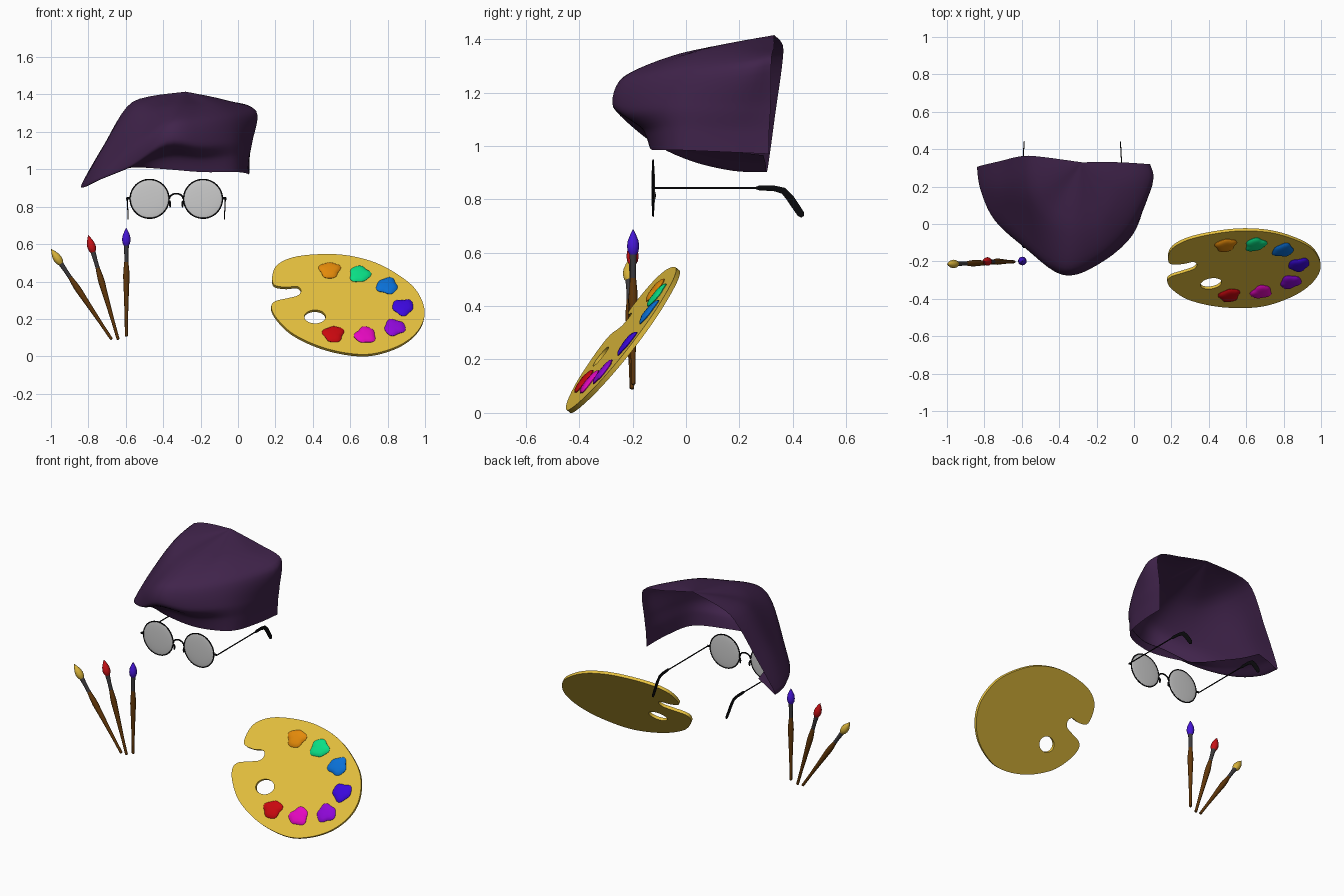
import bpy, bmesh, math
from mathutils import Vector, Matrix

if "Cube" in bpy.data.objects:
    bpy.data.objects.remove(bpy.data.objects["Cube"])


def mat(name, r, g, b):
    m = bpy.data.materials.new(name)
    m.diffuse_color = [(c / 255) ** 2.2 for c in (r, g, b)] + [1]
    m.use_nodes = True
    m.node_tree.nodes["Principled BSDF"].inputs["Base Color"].default_value = m.diffuse_color
    return m


BLACK = mat("black", 18, 18, 20)
GOLD = mat("palette_wood", 228, 190, 64)
WOOD = mat("handle_wood", 98, 58, 18)
STEEL = mat("ferrule_grey", 62, 60, 62)
FELT = mat("felt", 66, 40, 76)


def finish(o, m=None, angle=40):
    if m:
        o.data.materials.clear()
        o.data.materials.append(m)
    bpy.ops.object.select_all(action='DESELECT')
    o.select_set(True)
    bpy.context.view_layer.objects.active = o
    bpy.ops.object.shade_smooth_by_angle(angle=math.radians(angle))
    return o


def link(name, data):
    o = bpy.data.objects.new(name, data)
    bpy.context.collection.objects.link(o)
    return o


def loft(name, rings, m, closed=True, caps=True, angle=40):
    """Skin a list of equal-length point rings."""
    bm = bmesh.new()
    rows = [[bm.verts.new(p) for p in r] for r in rings]
    n = len(rows[0])
    for a, b in zip(rows, rows[1:]):
        for i in range(n if closed else n - 1):
            j = (i + 1) % n
            bm.faces.new((a[i], a[j], b[j], b[i]))
    if caps:
        bm.faces.new(rows[0][::-1])
        bm.faces.new(rows[-1])
    bmesh.ops.remove_doubles(bm, verts=bm.verts, dist=1e-5)
    bmesh.ops.recalc_face_normals(bm, faces=bm.faces)
    me = bpy.data.meshes.new(name)
    bm.to_mesh(me)
    bm.free()
    return finish(link(name, me), m, angle)


def spline(pts, steps=6, closed=True, tension=.5):
    """Smooth line through every point."""
    out, n = [], len(pts)
    for i in range(n if closed else n - 1):
        ids = [i + k for k in (-1, 0, 1, 2)]
        ids = [k % n if closed else min(max(k, 0), n - 1) for k in ids]
        p0, p1, p2, p3 = (Vector(pts[k]) for k in ids)
        m1, m2 = (p2 - p0) * tension, (p3 - p1) * tension
        for s in range(steps):
            t = s / steps
            out.append(p1 + m1 * t + (3 * (p2 - p1) - 2 * m1 - m2) * t * t
                       + (2 * (p1 - p2) + m1 + m2) * t ** 3)
    return out if closed else out + [Vector(pts[-1])]


# Beret: open sheet, stations from right back round the front to left back
# each station: rim, bulge, shoulder, crown
stations = [
    [(.06, .31, .97), (.07, .317, 1.15), (.08, .32, 1.325), (-.08, .33, 1.37)],
    [(.045, .13, .978), (.072, .17, 1.15), (.092, .22, 1.305), (-.09, .21, 1.375)],
    [(-.01, -.05, .985), (-.01, -.06, 1.15), (-.03, -.02, 1.285), (-.14, .08, 1.365)],
    [(-.19, -.125, .985), (-.19, -.215, 1.13), (-.20, -.18, 1.26), (-.21, 0, 1.345)],
    [(-.38, -.13, 1.0), (-.38, -.27, 1.14), (-.37, -.235, 1.25), (-.33, -.02, 1.345)],
    [(-.54, -.08, 1.01), (-.58, -.13, 1.02), (-.54, -.13, 1.15), (-.45, .04, 1.32)],
    [(-.63, .05, 1.0), (-.745, .02, .947), (-.67, .04, 1.09), (-.53, .15, 1.335)],
    [(-.68, .17, .98), (-.82, .18, .912), (-.72, .19, 1.11), (-.555, .25, 1.35)],
    [(-.71, .29, .965), (-.84, .305, .91), (-.72, .335, 1.125), (-.565, .365, 1.36)],
]
pole = Vector((-.28, .33, 1.415))
profiles = []
for k, s in enumerate(stations):
    rim, bulge, shoulder, crown = map(Vector, s)
    band = rim.lerp(bulge, .25 if k < 5 else .5)     # tucked-in head band below the bulge
    band.z = rim.lerp(bulge, .5).z
    profiles.append(spline([rim, band, bulge, shoulder, crown, pole], 6, False, .4))
columns = [spline(c, 5, False) for c in zip(*profiles)]
loft("beret", columns, FELT, closed=False, caps=False, angle=60)

# Palette: outline drawn in front view, laid on the tilted plane
A, B, C, THICK = -.541, .79, .133, .018
N = Vector((C, -1, B)).normalized()


def on_plane(u, v, w=0):
    return Vector((u, A + B * v + C * u, v)) + N * w


outline = [(.187, .39), (.198, .475), (.278, .525), (.41, .545), (.57, .542), (.73, .503),
           (.866, .43), (.957, .348), (.998, .24), (.968, .145), (.877, .066), (.733, .016),
           (.60, .015), (.44, .052), (.294, .121), (.209, .201), (.178, .262), (.198, .294),
           (.262, .31), (.321, .326), (.337, .353), (.315, .374), (.25, .37)]
hole = [(.412 + .057 * math.cos(t * math.tau / 32), .212 + .036 * math.sin(t * math.tau / 32))
        for t in range(32)]
cu = bpy.data.curves.new("palette", 'CURVE')
cu.dimensions = '2D'
cu.fill_mode = 'BOTH'
cu.extrude = THICK / 2
for loop in (spline(outline), hole):
    sp = cu.splines.new('POLY')
    sp.points.add(len(loop) - 1)
    for q, p in zip(sp.points, loop):
        q.co = (p[0], p[1], 0, 1)
    sp.use_cyclic_u = True
palette = link("palette", cu)
bpy.ops.object.select_all(action='DESELECT')
palette.select_set(True)
bpy.context.view_layer.objects.active = palette
bpy.ops.object.convert(target='MESH')
palette = bpy.context.view_layer.objects.active
bm = bmesh.new()
bm.from_mesh(palette.data)
for v in bm.verts:
    v.co = on_plane(v.co.x, v.co.y, v.co.z - THICK / 2)
bmesh.ops.remove_doubles(bm, verts=bm.verts, dist=1e-5)
bmesh.ops.recalc_face_normals(bm, faces=bm.faces)
bm.to_mesh(palette.data)
bm.free()
finish(palette, GOLD)

# Paint dabs: wobbly flattened domes
dabs = [("orange", .49, .46, (226, 136, 18)), ("green", .65, .438, (18, 222, 132)),
        ("blue", .797, .375, (18, 112, 214)), ("indigo", .882, .262, (62, 16, 222)),
        ("purple", .837, .153, (142, 16, 216)), ("magenta", .68, .112, (228, 16, 190)),
        ("red", .51, .118, (200, 16, 22))]
for k, (name, u, v, rgb) in enumerate(dabs):
    rings = []
    for rad, h in ((1, -.004), (1.03, .003), (.9, .009), (.6, .013), (.25, .014)):
        ring = []
        for i in range(32):
            t = i * math.tau / 32
            r = rad * (1 + .09 * math.sin(3 * t + 2 * k) + .06 * math.sin(5 * t + k))
            ring.append(on_plane(u + .054 * r * math.cos(t), v + .041 * r * math.sin(t), h))
        rings.append(ring)
    loft("paint_" + name, rings, mat("paint_" + name, *rgb))


# Brushes: three turned parts along an axis
def lathe(name, profile, m, place):
    loft(name, [[place @ Vector((r * math.cos(i * math.tau / 16), r * math.sin(i * math.tau / 16), h))
                 for i in range(16)] for r, h in profile], m)


handle = [(.004, 0), (.008, .004), (.009, .1), (.013, .22), (.017, .32), (.016, .35), (.010, .41)]
ferrule = [(.011, .40), (.011, .44), (.014, .495)]
bristles = [(.013, .487), (.020, .50), (.023, .518), (.020, .54), (.011, .562), (.001, .582)]
for name, base, tip, rgb in (("blue", (-.597, -.198, .105), (-.597, -.198, .687), (72, 28, 215)),
                             ("red", (-.64, -.202, .088), (-.80, -.2, .645), (200, 24, 28)),
                             ("yellow", (-.675, -.203, .09), (-1, -.215, .575), (214, 176, 60))):
    d = Vector(tip) - Vector(base)
    place = Matrix.Translation(base) @ d.to_track_quat('Z', 'Y').to_matrix().to_4x4()
    lathe("brush_handle_" + name, handle, WOOD, place)
    lathe("brush_ferrule_" + name, ferrule, STEEL, place)
    lathe("brush_bristles_" + name, bristles, mat("bristles_" + name, *rgb), place)


# Glasses
def ball(name, loc, scale, m=None):
    bpy.ops.mesh.primitive_uv_sphere_add(segments=48, ring_count=16, radius=1, location=loc,
                                         rotation=(math.pi / 2, 0, 0))
    o = bpy.context.object
    o.name = name
    o.scale = scale
    return finish(o, m)


def wire(name, pts, r):
    c = bpy.data.curves.new(name, 'CURVE')
    c.dimensions = '3D'
    c.bevel_depth = r
    c.use_fill_caps = True
    sp = c.splines.new('POLY')
    sp.points.add(len(pts) - 1)
    for q, p in zip(sp.points, pts):
        q.co = (*p, 1)
    c.materials.append(BLACK)
    return link(name, c)


MID, LY, LZ = -.33, -.123, .842
temple = [(-.123, .842, .004), (.26, .842, .004), (.275, .843, .010), (.33, .841, .011),
          (.365, .832, .013), (.39, .805, .015), (.41, .775, .015), (.43, .745, .014), (.437, .735, .007)]
for side, s in (("left", -1), ("right", 1)):
    cx = MID + s * .143
    ball("lens_" + side, (cx, LY, LZ), (.103, .103, .007))
    bpy.ops.mesh.primitive_torus_add(location=(cx, LY, LZ), rotation=(math.pi / 2, 0, 0),
                                     major_segments=48, minor_segments=8,
                                     major_radius=.104, minor_radius=.0035)
    bpy.context.object.name = "rim_" + side
    finish(bpy.context.object, BLACK)
    ball("nose_pad_" + side, (MID + s * .033, LY + .004, LZ - .028), (.006, .018, .006), BLACK)
    wire("nose_pad_arm_" + side, [(MID + s * .04, LY, LZ - .005), (MID + s * .03, LY + .004, LZ - .025)], .003)
    wire("hinge_" + side, [(MID + s * .246, LY, LZ + .003), (MID + s * .264, LY, LZ + .003)], .006)
    # temple arm with a thicker bent ear piece
    rings = []
    for i, (y, z, h) in enumerate(temple):
        a, b = temple[max(i - 1, 0)], temple[min(i + 1, len(temple) - 1)]
        t = Vector((0, b[0] - a[0], b[1] - a[1])).normalized()
        x = MID + s * (.265 - .007 * max(0, (y - .3) / .13))
        rings.append([(x + .0028 * math.cos(k * math.tau / 10), y - t.z * h * math.sin(k * math.tau / 10),
                       z + t.y * h * math.sin(k * math.tau / 10)) for k in range(10)])
    loft("temple_" + side, rings, BLACK)
wire("bridge", [(MID - .037 * math.cos(t * math.pi / 12), LY, LZ + .028 * math.sin(t * math.pi / 12))
                for t in range(13)], .0045)
